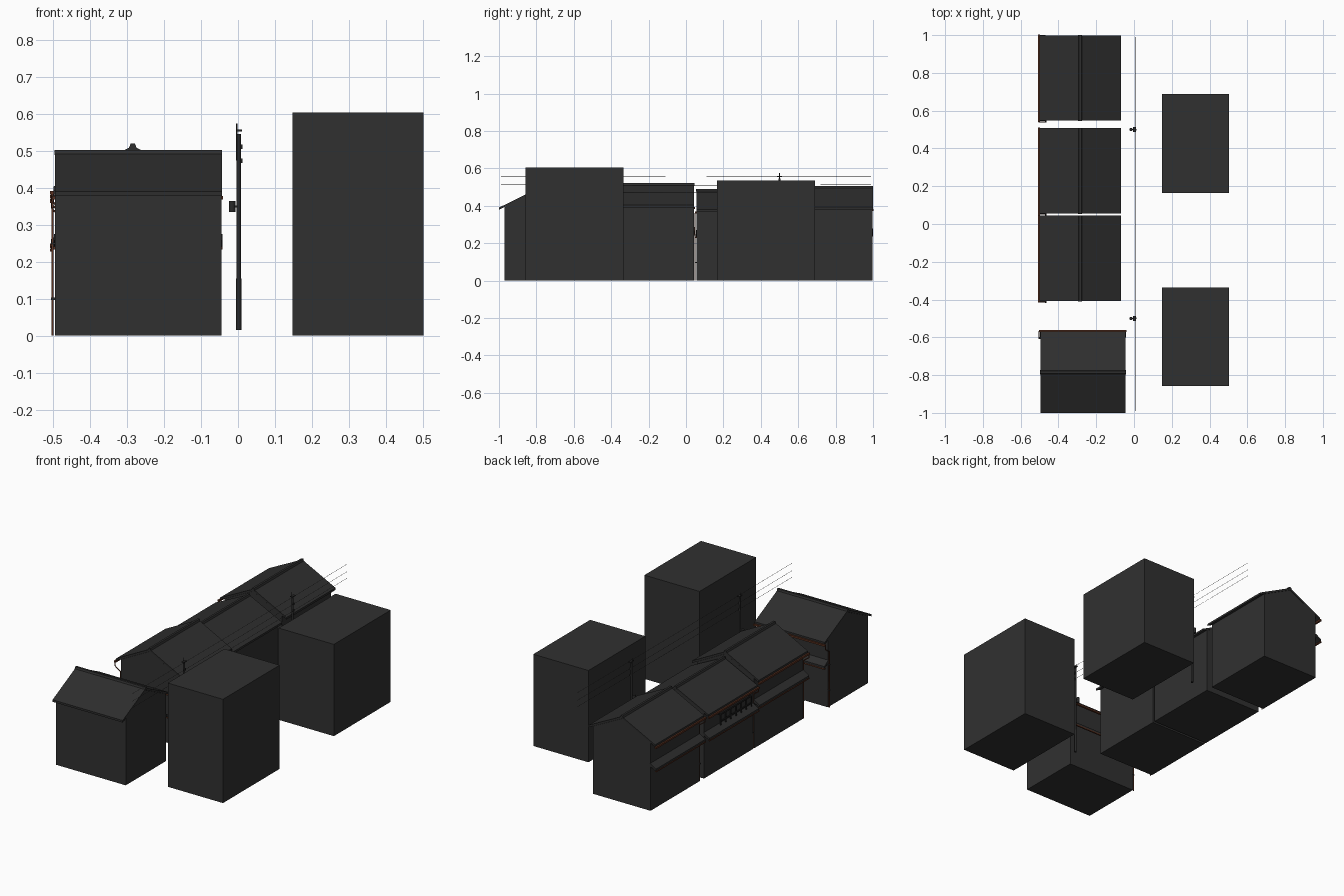
import bpy, bmesh, math
from mathutils import Matrix

if "Cube" in bpy.data.objects:
    bpy.data.objects.remove(bpy.data.objects["Cube"])


def material(name, rgb):
    m = bpy.data.materials.new(name)
    m.diffuse_color = (*rgb, 1)
    m.use_nodes = True
    m.node_tree.nodes["Principled BSDF"].inputs["Base Color"].default_value = m.diffuse_color
    return m


WALL = material("charcoal wall", (0.030, 0.030, 0.030))
ROOF = material("dark roof tile", (0.027, 0.027, 0.027))
METAL = material("black metal", (0.022, 0.022, 0.022))
COPPER = material("brown copper", (0.10, 0.030, 0.014))


def finish(name, bm, mat, matrix=Matrix()):
    bmesh.ops.recalc_face_normals(bm, faces=bm.faces)
    bm.transform(matrix)
    me = bpy.data.meshes.new(name)
    bm.to_mesh(me)
    bm.free()
    me.materials.append(mat)
    ob = bpy.data.objects.new(name, me)
    bpy.context.collection.objects.link(ob)
    return ob


def box(name, lo, hi, mat, matrix=Matrix()):
    bm = bmesh.new()
    bmesh.ops.create_cube(bm, size=1)
    for v in bm.verts:
        for i in range(3):
            v.co[i] = lo[i] if v.co[i] < 0 else hi[i]
    return finish(name, bm, mat, matrix)


def extrude(name, profile, y0, y1, mat, matrix=Matrix()):
    """Extrude an (x, z) profile along y."""
    bm = bmesh.new()
    face = bm.faces.new([bm.verts.new((x, y0, z)) for x, z in profile])
    new = bmesh.ops.extrude_face_region(bm, geom=[face])["geom"]
    for v in new:
        if isinstance(v, bmesh.types.BMVert):
            v.co.y = y1
    return finish(name, bm, mat, matrix)


def pipe(name, pts, r, mat, matrix=Matrix(), sides=8):
    """Round tube along a path."""
    cu = bpy.data.curves.new(name, "CURVE")
    cu.dimensions = "3D"
    cu.bevel_depth = r
    cu.bevel_resolution = max(0, sides // 4 - 1)
    cu.use_fill_caps = True
    sp = cu.splines.new("POLY")
    sp.points.add(len(pts) - 1)
    for p, c in zip(sp.points, pts):
        p.co = (*c, 1)
    cu.materials.append(mat)
    ob = bpy.data.objects.new(name, cu)
    ob.matrix_world = matrix
    bpy.context.collection.objects.link(ob)


def house(tag, x, y, turn, s, w=0.226):
    """Gabled house, front towards local -x, ridge along local y, half width w."""
    M = Matrix.Translation((x, y, 0)) @ Matrix.Rotation(turn, 4, "Z") @ Matrix.Diagonal((1, 1, s, 1))
    # walls
    extrude(tag + "_walls", [(-.185, 0), (.185, 0), (.185, .392), (0, .484), (-.185, .392)],
            -w + .001, w - .001, WALL, M)
    # roof slab and ridge cap
    extrude(tag + "_roof", [(-.215, .378), (0, .485), (.215, .378), (.215, .390), (0, .497), (-.215, .390)],
            -w, w, ROOF, M)
    extrude(tag + "_ridge_cap", [(-.011, .489), (.011, .489), (.006, .503), (-.006, .503)],
            -w - .001, w + .001, ROOF, M)
    # lean-to awning over the street front
    extrude(tag + "_awning", [(-.184, .258), (-.184, .276), (-.222, .252), (-.222, .240)],
            -w - .002, w + .002, ROOF, M)
    # gutters
    box(tag + "_gutter", (-.224, -w - .008, .369), (-.213, w + .003, .379), COPPER, M)
    box(tag + "_awning_gutter", (-.224, -w - .004, .234), (-.216, w + .002, .241), COPPER, M)
    # downpipe with elbow, and its brackets
    b = -w - .006
    pipe(tag + "_downpipe", [(-.218, b, .37), (-.218, b, .350), (-.182, b, .325), (-.182, b, 0)],
         .003, COPPER, M)
    for z in (.10, .25):
        box(tag + "_pipe_bracket", (-.187, b - .004, z - .003), (-.177, -w + .002, z + .003), METAL, M)
    return M


# row of three houses facing -x, plus one turned house facing +y
house("row_house_south", -.285, -.182, 0, 1.035)
M2 = house("row_house_middle", -.285, .281, 0, .975)
house("row_house_north", -.285, .773, 0, 1.007)
house("corner_house", -.270, -.785, -math.pi / 2, 1.0)

# window railing on the middle house
for z in (.295, .335):
    box("window_rail", (-.206, -.19, z), (-.200, .10, z + .005), METAL, M2)
for i in range(7):
    y = -.19 + i * .0475
    box("rail_post", (-.206, y, .275), (-.200, y + .005, .340), METAL, M2)
for y in (-.19, .095):
    box("rail_stay", (-.206, y, .335), (-.184, y + .005, .340), METAL, M2)

# tower blocks
box("tall_block", (.147, -.857, 0), (.503, -.335, .605), WALL)
box("short_block", (.147, .165, 0), (.503, .689, .535), WALL)

# utility poles with transformer, cross arm and insulators
WIRES = (.556, .512, .474)
for y in (-.5, .5):
    pipe("pole_shaft", [(.002, y, .015), (.002, y, .546)], .006, METAL, sides=12)
    pipe("pole_base_sleeve", [(.002, y, .015), (.002, y, .155)], .007, METAL, sides=12)
    pipe("pole_top_rod", [(-.004, y, .475), (-.004, y, .575)], .002, METAL)
    box("cross_arm", (-.004, y - .014, .553), (.011, y + .014, .558), METAL)
    pipe("transformer", [(-.016, y, .335), (-.016, y, .365)], .009, METAL, sides=12)
    box("transformer_bracket", (-.016, y - .003, .347), (.002, y + .003, .353), METAL)
    for z in WIRES[1:]:
        box("insulator", (.004, y - .004, z - .006), (.012, y + .004, z + .006), METAL)

# overhead wires
for z in WIRES:
    pipe("overhead_wire", [(.010, -.99, z), (.010, 0, z - .002), (.010, .99, z)], .0009, METAL, sides=4)
